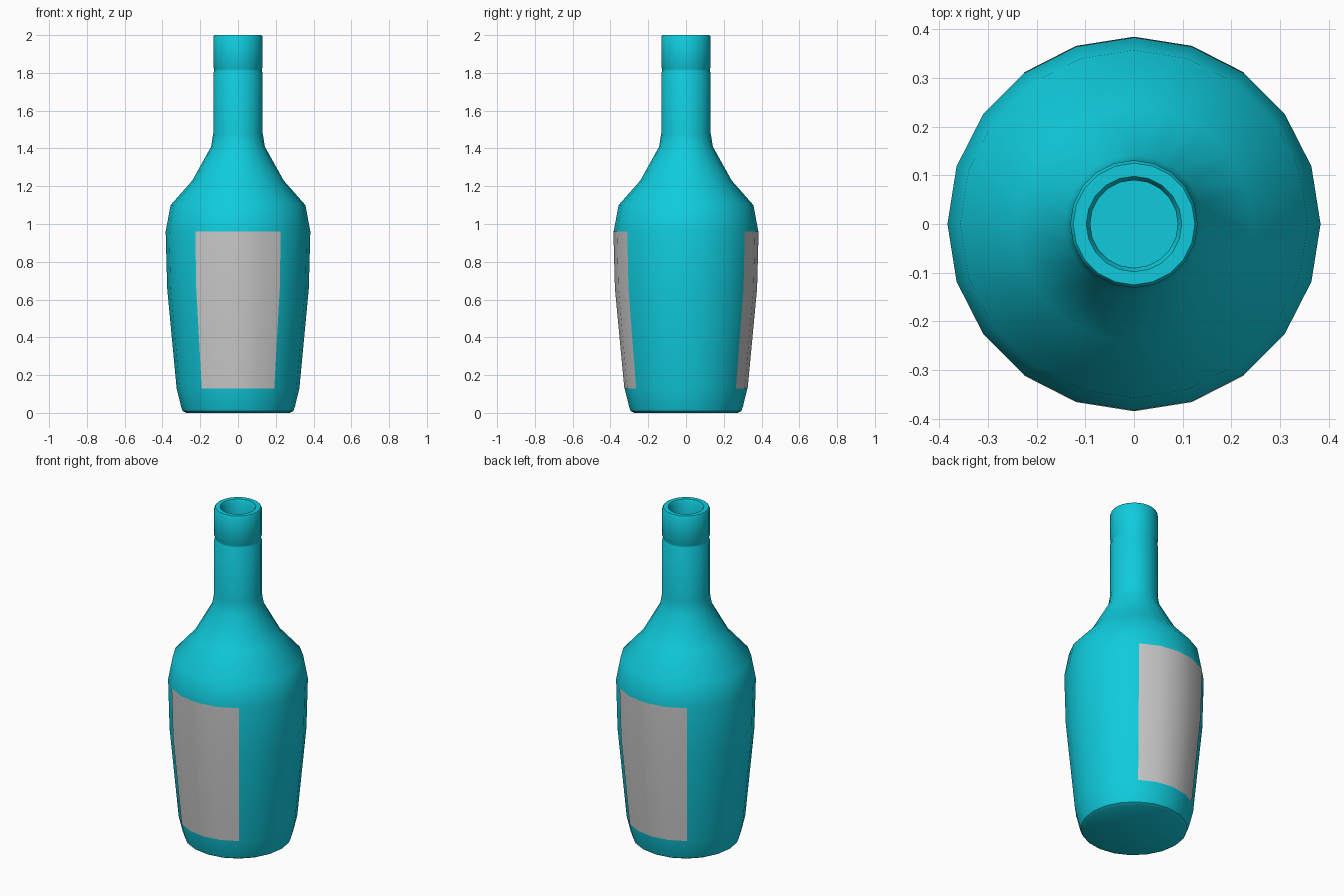
import bpy, bmesh, math

if "Cube" in bpy.data.objects:
    bpy.data.objects.remove(bpy.data.objects["Cube"])

SIDES = 20


def lathe(name, profile, first=0, count=SIDES, cap=False, mat=None):
    """Revolve (radius, z) points over some of the 20 sectors."""
    bm = bmesh.new()
    full = count == SIDES
    n = count if full else count + 1
    rings = []
    for r, z in profile:
        ring = []
        for i in range(n):
            a = math.tau * (first + i) / SIDES
            ring.append(bm.verts.new((r * math.cos(a), r * math.sin(a), z)))
        rings.append(ring)
    for lo, hi in zip(rings, rings[1:]):
        for i in range(count):
            j = (i + 1) % n
            bm.faces.new((lo[i], lo[j], hi[j], hi[i]))
    if cap:
        bm.faces.new(rings[0][::-1])
        bm.faces.new(rings[-1])
    mesh = bpy.data.meshes.new(name)
    bm.to_mesh(mesh)
    bm.free()
    ob = bpy.data.objects.new(name, mesh)
    bpy.context.collection.objects.link(ob)
    if mat:
        mesh.materials.append(mat)
    bpy.ops.object.select_all(action='DESELECT')
    ob.select_set(True)
    bpy.context.view_layer.objects.active = ob
    bpy.ops.object.shade_smooth_by_angle(angle=math.radians(42))
    return ob


glass = bpy.data.materials.new("cyan_glass")
glass.diffuse_color = (0.005, 0.6, 0.72, 1)
glass.use_nodes = True
glass.node_tree.nodes["Principled BSDF"].inputs["Base Color"].default_value = glass.diffuse_color

# Bottle: base, body, shoulder, neck with groove, rim and recessed mouth
side = [(0.325, 0.13), (0.375, 0.66), (0.383, 0.96)]
profile = [(0.275, 0.0), (0.293, 0.01), (0.303, 0.04)] + side + [
    (0.357, 1.10), (0.242, 1.23), (0.142, 1.41), (0.131, 1.48),
    (0.131, 1.80), (0.126, 1.81), (0.126, 1.82), (0.131, 1.83),
    (0.131, 1.99), (0.125, 2.0), (0.098, 2.0), (0.09, 1.985), (0.09, 1.88)]
lathe("bottle", profile, cap=True, mat=glass)

# Labels: four sectors wide on front and back, just proud of the glass
label = [(r + 0.0015, z) for r, z in side]
lathe("front_label", label, first=13, count=4)
lathe("back_label", label, first=3, count=4)
